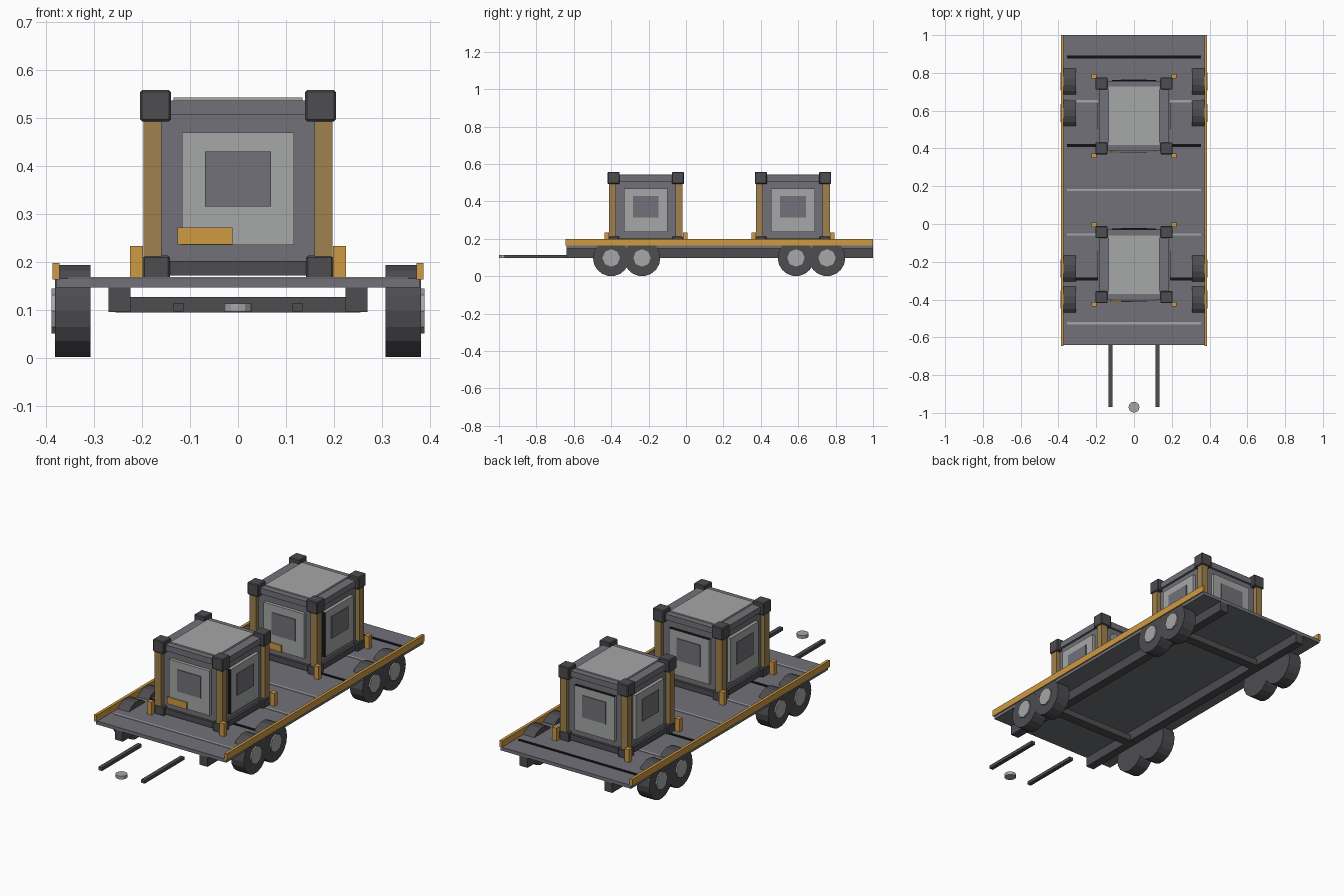
import bpy, bmesh, math
from mathutils import Matrix

if "Cube" in bpy.data.objects:
    bpy.data.objects.remove(bpy.data.objects["Cube"])


def mat(name, r, g, b):
    m = bpy.data.materials.new(name)
    m.diffuse_color = (r, g, b, 1)
    m.use_nodes = True
    m.node_tree.nodes["Principled BSDF"].inputs["Base Color"].default_value = m.diffuse_color
    return m


GREY = mat("mid grey", 0.165, 0.167, 0.19)
DARK = mat("dark grey", 0.075, 0.075, 0.083)
LIGHT = mat("light grey", 0.38, 0.385, 0.39)
ORANGE = mat("orange", 0.62, 0.32, 0.055)
BRASS = mat("dull gold", 0.35, 0.22, 0.075)
BLACK = mat("black", 0.006, 0.006, 0.007)


def finish(name, bm, *mats):
    me = bpy.data.meshes.new(name)
    bm.to_mesh(me)
    bm.free()
    for m in mats:
        me.materials.append(m)
    ob = bpy.data.objects.new(name, me)
    bpy.context.collection.objects.link(ob)
    return ob


def box(name, x, y, z, m, bevel=0):
    """Box from (min, max) ranges."""
    bm = bmesh.new()
    size = [b - a for a, b in (x, y, z)]
    mid = [(a + b) / 2 for a, b in (x, y, z)]
    bmesh.ops.create_cube(bm, size=1, matrix=Matrix.Translation(mid) @ Matrix.Diagonal((*size, 1)))
    if bevel:
        bmesh.ops.bevel(bm, geom=bm.edges[:], offset=bevel, segments=1, affect='EDGES')
    return finish(name, bm, m)


def cylinder(name, centre, r, depth, sides, m, along_x=True):
    bm = bmesh.new()
    rot = Matrix.Rotation(math.pi / 2, 4, 'Y') if along_x else Matrix()
    bmesh.ops.create_cone(bm, cap_ends=True, segments=sides, radius1=r, radius2=r, depth=depth,
                          matrix=Matrix.Translation(centre) @ rot)
    return finish(name, bm, m)


def span(s, a, b):
    """Range a..b mirrored to the side s."""
    return tuple(sorted((s * a, s * b)))


# Deck and its cross stripes
box("deck", (-0.38, 0.38), (-0.64, 1.0), (0.147, 0.165), GREY)
for i in range(7):
    y = -0.525 + 0.235 * i
    dark = i in (1, 4, 6)
    w = 0.008 if dark else 0.006
    box("deck_stripe", (-0.355, 0.355), (y - w, y + w), (0.164, 0.168), BLACK if dark else LIGHT)

# Chassis, side rails, tow bars, wheels
for s in (-1, 1):
    box("side_rail", span(s, 0.372, 0.387), (-0.645, 1.0), (0.163, 0.198), ORANGE)
    box("chassis_rail", span(s, 0.224, 0.27), (-0.64, 1.0), (0.096, 0.148), DARK)
    box("tow_bar", span(s, 0.114, 0.135), (-0.97, -0.64), (0.097, 0.114), DARK)
    for y in (-0.40, -0.235, 0.588, 0.754):
        cylinder("wheel", (s * 0.345, y, 0.0975), 0.0975, 0.074, 18, DARK)
        cylinder("wheel_hub", (s * 0.383, y, 0.0975), 0.047, 0.012, 8, LIGHT)
for y in (-0.32, 0.67):
    box("cross_beam", (-0.255, 0.255), (y - 0.025, y + 0.025), (0.094, 0.127), DARK)
cylinder("hitch_disc", (0, -0.97, 0.105), 0.029, 0.017, 12, LIGHT, False)


def panel(name, cy, turn, half, z, near, far, m, edge=None):
    """Plate on one crate face; turn counts quarter turns from the front."""
    bm = bmesh.new()
    rot = Matrix.Translation((0, cy, 0)) @ Matrix.Rotation(turn * math.pi / 2, 4, 'Z')
    bmesh.ops.create_cube(bm, size=1, matrix=rot
                          @ Matrix.Translation((0, -(near + far) / 2, (z[0] + z[1]) / 2))
                          @ Matrix.Diagonal((2 * half, far - near, z[1] - z[0], 1)))
    bm.normal_update()
    # dark upper edge on the back, dark leading edge on the sides
    for f in bm.faces:
        if edge and ((turn == 2 and f.normal.z > 0.9) or (turn in (1, 3) and f.normal.y < -0.9)):
            f.material_index = 1
    return finish(name, bm, m, *([edge] if edge else []))


def crate(cy):
    box("crate_body", (-0.174, 0.174), (cy - 0.174, cy + 0.174), (0.175, 0.534), GREY)
    box("crate_lid", (-0.135, 0.135), (cy - 0.155, cy + 0.155), (0.53, 0.543), LIGHT)
    # Edge beams and layered panels on the four faces
    for t in range(4):
        panel("crate_top_beam", cy, t, 0.15, (0.506, 0.537), 0.14, 0.186, GREY)
        panel("crate_base_beam", cy, t, 0.15, (0.172, 0.202), 0.14, 0.186, DARK)
        panel("crate_panel", cy, t, 0.117, (0.235, 0.47), 0.17, 0.191, LIGHT, BLACK)
        panel("crate_inner_panel", cy, t, 0.069, (0.315, 0.43), 0.188, 0.195, GREY)
    box("crate_label", (-0.126, -0.011), (cy - 0.197, cy - 0.188), (0.236, 0.272), ORANGE)
    # Corner posts, caps, feet and deck clamps
    for sx in (-1, 1):
        for sy in (-1, 1):
            def yr(a, b):
                return tuple(sorted((cy + sy * a, cy + sy * b)))
            box("corner_post", span(sx, 0.159, 0.197), yr(0.159, 0.197), (0.166, 0.5), BRASS)
            box("corner_cap", span(sx, 0.14, 0.204), yr(0.14, 0.204), (0.493, 0.558), DARK, 0.004)
            box("corner_foot", span(sx, 0.142, 0.199), yr(0.142, 0.199), (0.165, 0.213), DARK, 0.004)
            box("deck_clamp", span(sx, 0.198, 0.225), yr(0.198, 0.222), (0.165, 0.233), ORANGE)


for centre_y in (-0.215, 0.572):
    crate(centre_y)
